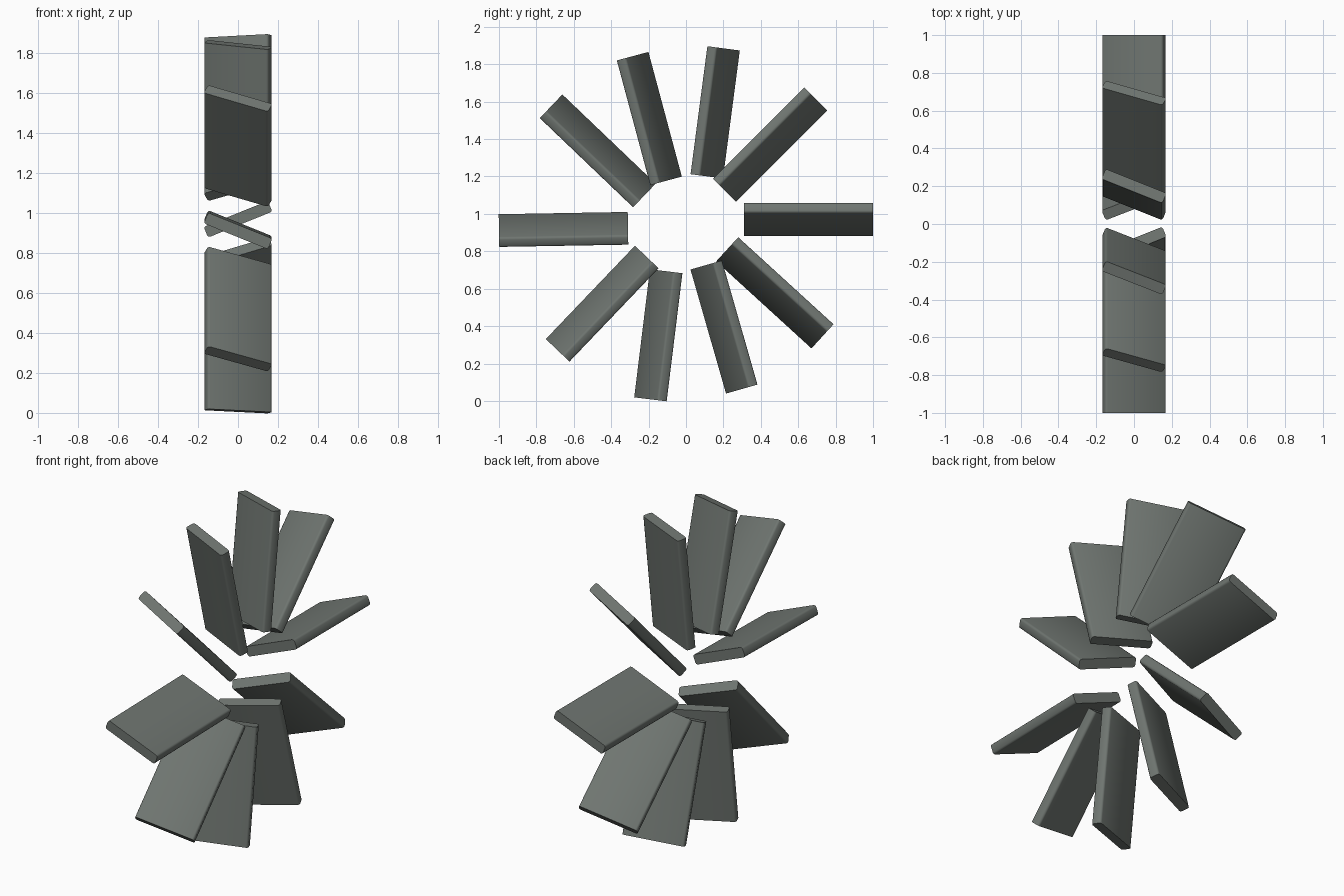
import bpy, bmesh, math
from mathutils import Matrix, Vector

if "Cube" in bpy.data.objects:
    bpy.data.objects.remove(bpy.data.objects["Cube"])

LENGTH, CHORD, THICK = 0.69, 0.347, 0.058
PITCH = math.radians(22)

steel = bpy.data.materials.new("dark grey green")
steel.diffuse_color = (0.16, 0.18, 0.165, 1)
steel.use_nodes = True
steel.node_tree.nodes["Principled BSDF"].inputs["Base Color"].default_value = steel.diffuse_color

# blade centres (y, z) and direction angle in the side plane
BLADES = [
    (0.655, 0.97, 0), (0.45, 1.37, 45), (0.156, 1.543, 82.5), (-0.196, 1.51, 105),
    (-0.472, 1.337, 136.3), (-0.655, 0.917, 181), (-0.448, 0.52, 226.3),
    (-0.148, 0.351, 263), (0.203, 0.395, 286), (0.475, 0.578, 317.6),
]


def blade(i, y, z, angle):
    a = math.radians(angle)
    radial = Vector((0, math.cos(a), math.sin(a)))
    tangent = Vector((0, -math.sin(a), math.cos(a)))
    chord = Vector((1, 0, 0)) * math.cos(PITCH) + tangent * math.sin(PITCH)
    normal = radial.cross(chord)
    bm = bmesh.new()
    bmesh.ops.create_cube(bm, size=1)
    bmesh.ops.scale(bm, vec=(LENGTH, CHORD, THICK), verts=bm.verts)
    # soften only the long edges
    long_edges = [e for e in bm.edges
                  if abs(e.verts[0].co.x - e.verts[1].co.x) > LENGTH / 2]
    bmesh.ops.bevel(bm, geom=long_edges, offset=0.012, segments=2,
                    profile=0.5, affect='EDGES')
    rot = Matrix((radial, chord, normal)).transposed().to_4x4()
    bm.transform(Matrix.Translation((0, y, z)) @ rot)
    me = bpy.data.meshes.new(f"blade_{i}")
    bm.to_mesh(me)
    bm.free()
    me.materials.append(steel)
    ob = bpy.data.objects.new(f"blade_{i}", me)
    bpy.context.collection.objects.link(ob)
    bpy.ops.object.select_all(action='DESELECT')
    ob.select_set(True)
    bpy.context.view_layer.objects.active = ob
    bpy.ops.object.shade_smooth_by_angle(angle=math.radians(50))


for i, (y, z, angle) in enumerate(BLADES, 1):
    blade(i, y, z, angle)
